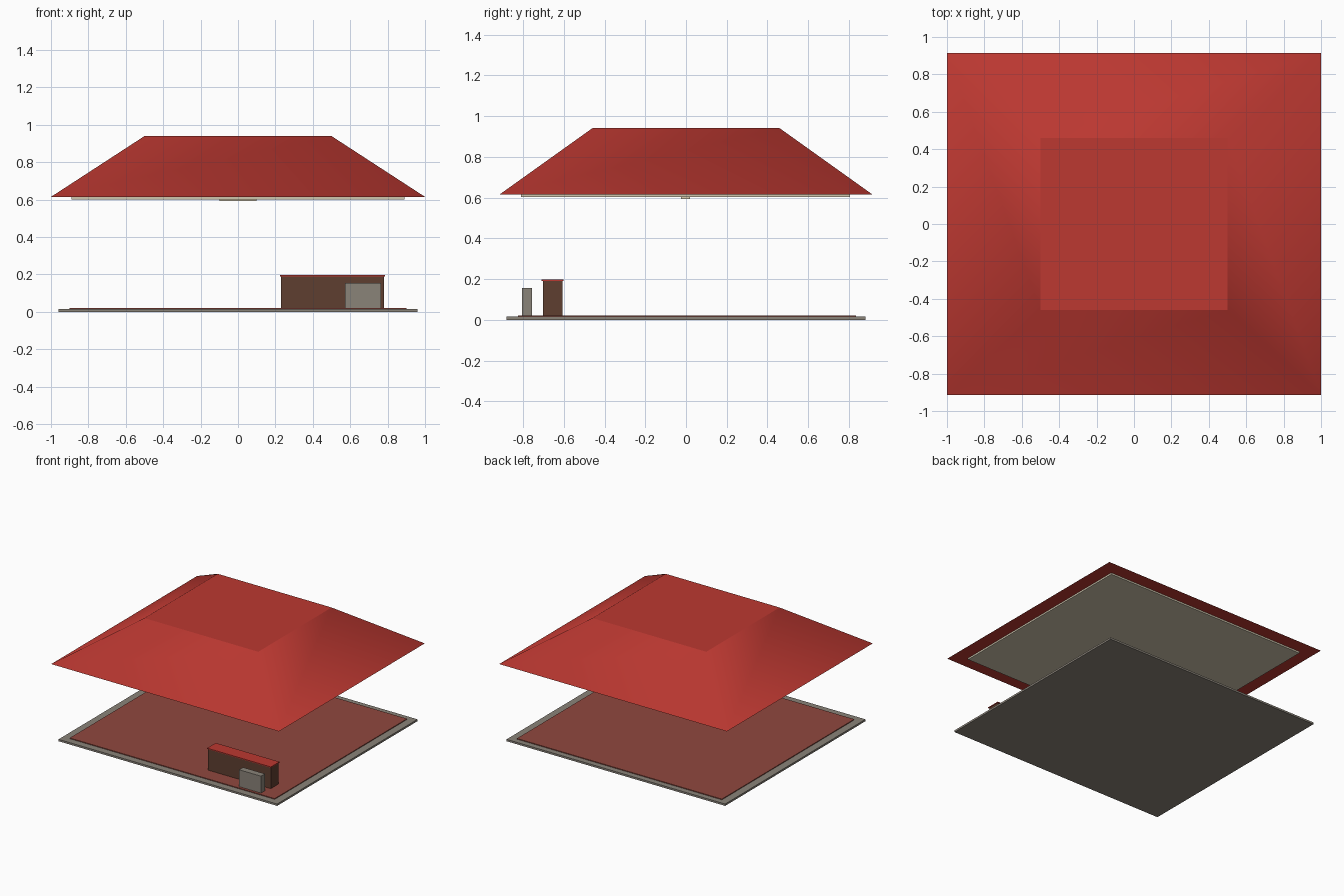
import bpy, bmesh

if "Cube" in bpy.data.objects:
    bpy.data.objects.remove(bpy.data.objects["Cube"])


def material(name, rgb):
    """Flat colour given as sRGB 0-255, stored as linear."""
    m = bpy.data.materials.new(name)
    lin = [((c / 255 + 0.055) / 1.055) ** 2.4 for c in rgb]
    m.diffuse_color = (*lin, 1)
    m.use_nodes = True
    m.node_tree.nodes["Principled BSDF"].inputs["Base Color"].default_value = m.diffuse_color
    return m


RED = material("roof red", (188, 56, 49))
CLAY = material("floor clay", (144, 72, 62))
STONE = material("stone grey", (138, 131, 121))
BROWN = material("counter brown", (95, 62, 48))
CREAM = material("ceiling cream", (208, 198, 174))
WARM = material("lamp cream", (222, 206, 172))


def frustum(name, mat, x, y, z, top_x=None, top_y=None):
    """Box from (min, max) ranges, optionally tapering to another top."""
    bm = bmesh.new()
    low = [(x[i], y[j], z[0]) for i, j in ((0, 0), (1, 0), (1, 1), (0, 1))]
    tx, ty = top_x or x, top_y or y
    high = [(tx[i], ty[j], z[1]) for i, j in ((0, 0), (1, 0), (1, 1), (0, 1))]
    a = [bm.verts.new(p) for p in low]
    b = [bm.verts.new(p) for p in high]
    bm.faces.new(a[::-1])
    bm.faces.new(b)
    for i in range(4):
        k = (i + 1) % 4
        bm.faces.new((a[i], a[k], b[k], b[i]))
    mesh = bpy.data.meshes.new(name)
    bm.to_mesh(mesh)
    bm.free()
    mesh.materials.append(mat)
    obj = bpy.data.objects.new(name, mesh)
    bpy.context.collection.objects.link(obj)
    return obj


# Ground slab and floor
frustum("foundation", STONE, (-0.96, 0.96), (-0.88, 0.88), (0, 0.015))
frustum("floor", CLAY, (-0.9, 0.9), (-0.825, 0.835), (0.012, 0.021))

# Counter with red top, and the grey block in front of it
frustum("counter", BROWN, (0.23, 0.78), (-0.703, -0.607), (0.02, 0.19))
frustum("counter_top", RED, (0.225, 0.785), (-0.709, -0.601), (0.19, 0.197))
frustum("grey_block", STONE, (0.573, 0.765), (-0.805, -0.755), (0.02, 0.155))

# Ceiling with its lamp
frustum("ceiling", CREAM, (-0.89, 0.89), (-0.81, 0.805), (0.602, 0.617))
frustum("ceiling_lamp", WARM, (-0.1, 0.1), (-0.025, 0.02), (0.593, 0.603))

# Hipped roof: slopes shade smoothly into each other, flat top and base stay crisp
roof = frustum("roof", RED, (-1, 1), (-0.915, 0.915), (0.615, 0.94),
               (-0.5, 0.5), (-0.46, 0.46))
bm = bmesh.new()
bm.from_mesh(roof.data)
bm.normal_update()
for f in bm.faces:
    f.smooth = abs(f.normal.z) < 0.95
for e in bm.edges:
    e.smooth = all(f.smooth for f in e.link_faces)
bm.to_mesh(roof.data)
bm.free()
